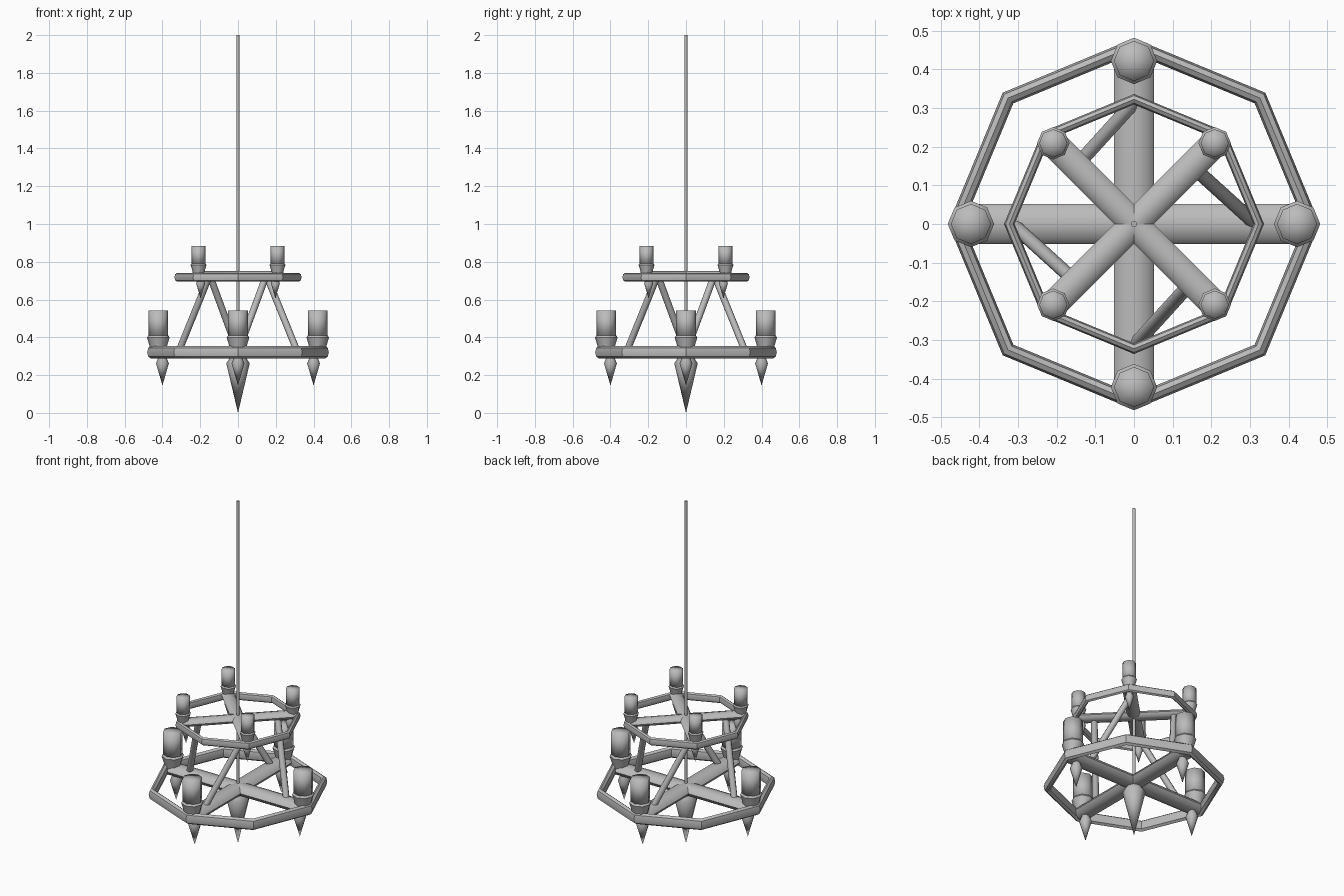
import bpy, bmesh
from math import cos, sin, pi, tau
from mathutils import Vector, Matrix

cube = bpy.data.objects.get("Cube")
if cube:
    bpy.data.objects.remove(cube, do_unlink=True)

metal = bpy.data.materials.new("grey_iron")
metal.use_nodes = True
metal.diffuse_color = (0.5, 0.5, 0.5, 1)
metal.node_tree.nodes["Principled BSDF"].inputs["Base Color"].default_value = (0.5, 0.5, 0.5, 1)

SIDES = 8


def finish(obj, name, angle=0.9):
    obj.name = obj.data.name = name
    obj.data.materials.append(metal)
    bpy.ops.object.select_all(action='DESELECT')
    obj.select_set(True)
    bpy.context.view_layer.objects.active = obj
    if angle is None:
        bpy.ops.object.shade_smooth()
    else:
        bpy.ops.object.shade_smooth_by_angle(angle=angle)
    return obj


def lathe(name, profile, location, turn=0, scale=1, angle=0.9):
    """Spin a (radius, height) profile about the vertical axis."""
    bm = bmesh.new()
    verts = [bm.verts.new((r, 0, z)) for r, z in profile]
    edges = [bm.edges.new(pair) for pair in zip(verts, verts[1:])]
    bmesh.ops.spin(bm, geom=verts + edges, cent=(0, 0, 0), axis=(0, 0, 1),
                   angle=tau, steps=SIDES)
    bmesh.ops.remove_doubles(bm, verts=bm.verts, dist=0.0005)
    bmesh.ops.recalc_face_normals(bm, faces=bm.faces)
    bm.transform(Matrix.Rotation(turn, 4, 'Z') @ Matrix.Scale(scale, 4))
    mesh = bpy.data.meshes.new(name)
    bm.to_mesh(mesh)
    bm.free()
    obj = bpy.data.objects.new(name, mesh)
    obj.location = location
    bpy.context.collection.objects.link(obj)
    return finish(obj, name, angle)


def bar(name, start, end, width, height=None):
    """Round or flattened bar between two points."""
    start, end = Vector(start), Vector(end)
    axis = end - start
    bpy.ops.mesh.primitive_cylinder_add(vertices=SIDES, radius=1, depth=axis.length)
    obj = bpy.context.object
    obj.data.transform(Matrix.Diagonal((width, height or width, 1, 1)))
    turn = axis.to_track_quat('Z', 'Y').to_matrix().to_4x4()
    obj.data.transform(Matrix.Translation((start + end) / 2) @ turn)
    return finish(obj, name)


def polar(radius, angle, z):
    return Vector((radius * cos(angle), radius * sin(angle), z))


HOLDER = [(0, 0.012), (0.042, 0.012), (0.05, 0.045), (0.06, 0.078), (0.052, 0.088), (0, 0.088)]
CANDLE = [(0, 0.08), (0.052, 0.08), (0.052, 0.22), (0, 0.22)]
FINIAL = [(0, -0.025), (0.02, -0.025), (0.034, -0.06), (0, -0.177)]
CENTRE_FINIAL = [(0, -0.025), (0.043, -0.03), (0.062, -0.06), (0, -0.322)]


def tier(label, z, ring_z, scale, turn):
    """Octagonal ring, crossed beams, and four candles with hanging points."""
    bpy.ops.mesh.primitive_torus_add(major_segments=SIDES, minor_segments=SIDES,
                                     major_radius=0.461 * scale, minor_radius=0.0195 * scale)
    ring = bpy.context.object
    ring.data.transform(Matrix.Translation((0, 0, ring_z)) @ Matrix.Diagonal((1, 1, 1.7, 1)))
    finish(ring, label + "_ring", 0.6)
    for i in range(2):
        a = turn + i * pi / 2
        bar(f"{label}_beam_{i + 1}", polar(-0.445 * scale, a, z), polar(0.445 * scale, a, z),
            0.052 * scale, 0.031 * scale)
    for i in range(4):
        a = turn + i * pi / 2
        spot = polar(0.422 * scale, a, z)
        lathe(f"{label}_candle_holder_{i + 1}", HOLDER, spot, a, scale)
        lathe(f"{label}_candle_{i + 1}", CANDLE, spot, a, scale, None)
        lathe(f"{label}_finial_{i + 1}", FINIAL, polar(0.4 * scale, a, z), a, scale)


# Two tiers, the upper one smaller and turned between the lower arms
LOW, HIGH = 0.322, 0.729
tier("lower", LOW, 0.321, 1, 0)
tier("upper", HIGH, 0.718, 0.7, pi / 4)

# Leaning struts from the lower beams up to the upper beams
for i in range(4):
    a = i * pi / 2
    bar(f"strut_{i + 1}", polar(0.315, a, LOW), polar(0.212, a + pi / 4, HIGH), 0.018)

# Hanging rod and the large point beneath the centre
bar("hanging_rod", (0, 0, LOW), (0, 0, 2), 0.008)
lathe("centre_finial", CENTRE_FINIAL, (0, 0, LOW))
